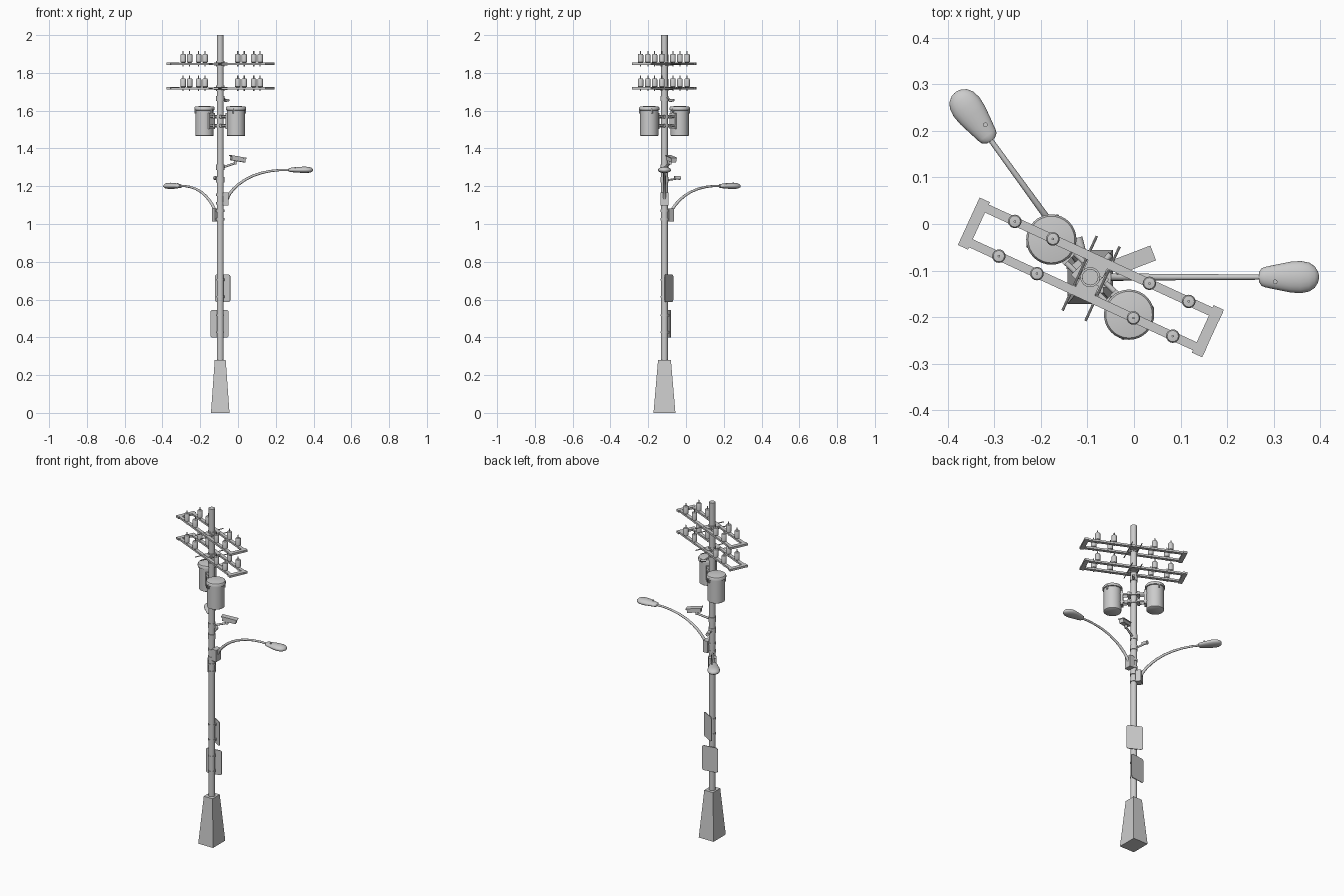
import bpy, bmesh, math
from mathutils import Vector, Matrix

if "Cube" in bpy.data.objects:
    bpy.data.objects.remove(bpy.data.objects["Cube"])

CX, CY = -0.094, -0.114          # pole axis
ARM = math.radians(-24.7)        # crossarm heading


def at(ang, r, s, z):
    """World point at r outward along heading ang, s sideways, height z."""
    return Vector((CX + r * math.cos(ang) - s * math.sin(ang),
                   CY + r * math.sin(ang) + s * math.cos(ang), z))


def finish(name, bm, smooth=False):
    bmesh.ops.recalc_face_normals(bm, faces=bm.faces)
    me = bpy.data.meshes.new(name)
    bm.to_mesh(me)
    bm.free()
    ob = bpy.data.objects.new(name, me)
    bpy.context.collection.objects.link(ob)
    if smooth:
        bpy.ops.object.select_all(action='DESELECT')
        ob.select_set(True)
        bpy.context.view_layer.objects.active = ob
        bpy.ops.object.shade_smooth_by_angle(angle=math.radians(40))
    return ob


def box(name, ang, r, s, z, dims, pitch=0, bevel=0):
    bm = bmesh.new()
    bmesh.ops.create_cube(bm, size=1)
    bmesh.ops.scale(bm, vec=dims, verts=bm.verts)
    if bevel:   # round the corners seen along the thin (radial) axis
        ed = [e for e in bm.edges
              if abs((e.verts[0].co - e.verts[1].co).normalized().x) > 0.9]
        bmesh.ops.bevel(bm, geom=ed, offset=bevel, segments=4, profile=0.5, affect='EDGES')
    m = (Matrix.Translation(at(ang, r, s, z)) @ Matrix.Rotation(ang, 4, 'Z')
         @ Matrix.Rotation(pitch, 4, 'Y'))
    bm.transform(m)
    return finish(name, bm)


def rod(name, a, b, r, r2=None, n=16):
    bm = bmesh.new()
    d = b - a
    bmesh.ops.create_cone(bm, cap_ends=True, segments=n, radius1=r,
                          radius2=r if r2 is None else r2, depth=d.length)
    bm.transform(Matrix.Translation((a + b) / 2) @ d.to_track_quat('Z', 'Y').to_matrix().to_4x4())
    return finish(name, bm, True)


def lathe(name, c, prof, n=24):
    bm = bmesh.new()
    rings = [[bm.verts.new((c.x + r * math.cos(2 * math.pi * i / n),
                            c.y + r * math.sin(2 * math.pi * i / n), c.z + z))
              for i in range(n)] for r, z in prof]
    skin(bm, rings)
    return finish(name, bm, True)


def skin(bm, rings):
    n = len(rings[0])
    for a, b in zip(rings, rings[1:]):
        for i in range(n):
            bm.faces.new((a[i], a[(i + 1) % n], b[(i + 1) % n], b[i]))
    bm.faces.new(rings[0])
    bm.faces.new(rings[-1])


def band(name, z, h=0.02, r=0.0215):
    rod(name, at(0, 0, 0, z - h / 2), at(0, 0, 0, z + h / 2), r)


# tapered square base and pole
bm = bmesh.new()
rings = [[bm.verts.new((CX + x * w, CY + y * d, z)) for x, y in ((-1, -1), (1, -1), (1, 1), (-1, 1))]
         for w, d, z in ((0.049, 0.058, 0), (0.029, 0.034, 0.28))]
skin(bm, rings)
finish("base", bm)
rod("pole", at(0, 0, 0, 0.27), at(0, 0, 0, 2.0), 0.0185, 0.0175)

# two crossarm frames with insulators
for z in (1.848, 1.718):
    for s in (-0.041, 0.041):
        box("crossarm", ARM, 0.003, s, z, (0.575, 0.019, 0.011))
        box("arm_block", ARM, 0.003, s * 0.6, z, (0.045, 0.03, 0.016))
        for u in (-0.197, -0.107, 0.121, 0.214):
            c = at(ARM, u, s, z)
            lathe("insulator", c, [(0.009, 0.005), (0.0145, 0.009), (0.0145, 0.047),
                                   (0.012, 0.051), (0.005, 0.052)], 16)
            rod("insulator_pin", c + Vector((0, 0, -0.014)), c + Vector((0, 0, 0.068)), 0.0028, n=8)
    for u in (-0.275, 0.278):
        box("end_bar", ARM, u, 0, z, (0.024, 0.112, 0.012))
    for u in (-0.024, 0.03):
        rod("through_rod", at(ARM, u, -0.09, z), at(ARM, u, 0.086, z), 0.0028, n=8)
    band("crossarm_band", z, 0.03)

# pair of transformers either side of the pole
TR = math.radians(-44)
for ang in (TR, TR + math.pi):
    c = at(ang, 0.116, 0, 0)
    lathe("transformer", c, [(0.044, 1.465), (0.048, 1.468), (0.048, 1.602), (0.054, 1.603),
                             (0.054, 1.615), (0.05, 1.621), (0.02, 1.625)], 32)
    for z in (1.52, 1.568):
        for s in (-0.014, 0.014):
            rod("hanger_rod", at(ang, 0.01, s, z), at(ang, 0.075, s, z), 0.006, n=10)
        box("hanger_plate", ang, 0.026, 0, z, (0.014, 0.05, 0.018))
    box("hanger_bracket", ang, 0.064, 0, 1.545, (0.012, 0.04, 0.085))
    for k in range(3):   # lid clips
        a = ang + math.radians(60 + 120 * k)
        p = c + Vector((0.051 * math.cos(a), 0.051 * math.sin(a), 1.597))
        rod("lid_clip", p - Vector((0, 0, 0.011)), p + Vector((0, 0, 0.014)), 0.005, n=8)
for z in (1.52, 1.568):
    band("transformer_band", z, 0.018)

# street lamps: mounting box, curved arm, teardrop head
PATH = [(0.036, 1.130), (0.048, 1.158), (0.070, 1.185), (0.098, 1.211), (0.13, 1.233),
        (0.17, 1.254), (0.22, 1.271), (0.27, 1.281), (0.32, 1.286), (0.39, 1.285)]
HEAD = [(0.362, 0.010, 0.008), (0.368, 0.019, 0.012), (0.376, 0.022, 0.013),
        (0.40, 0.027, 0.015), (0.43, 0.033, 0.018), (0.452, 0.0345, 0.0185),
        (0.470, 0.031, 0.017), (0.482, 0.023, 0.013), (0.489, 0.012, 0.008), (0.491, 0.004, 0.003)]
for ang, dz in ((0.0, 0.0), (math.radians(126), -0.085)):
    box("lamp_mount", ang, 0.03, 0, 1.133 + dz, (0.03, 0.044, 0.07))
    for z in (1.11, 1.155):
        band("lamp_band", z + dz, 0.012)
    bm = bmesh.new()
    rings = []
    for i, (r, z) in enumerate(PATH):
        p, q = PATH[max(i - 1, 0)], PATH[min(i + 1, len(PATH) - 1)]
        t = math.atan2(q[1] - p[1], q[0] - p[0])
        w = 0.0085 - 0.003 * i / (len(PATH) - 1)
        ring = []
        for k in range(12):
            a = 2 * math.pi * k / 12
            n = w * math.sin(a)
            ring.append(bm.verts.new(at(ang, r - n * math.sin(t), w * math.cos(a),
                                        z + dz + n * math.cos(t))))
        rings.append(ring)
    skin(bm, rings)
    finish("lamp_arm", bm, True)
    bm = bmesh.new()
    rings = []
    for r, w, h in HEAD:
        ring = []
        for k in range(20):
            a = 2 * math.pi * k / 20
            v = math.sin(a) * (h if math.sin(a) > 0 else h * 0.8)
            ring.append(bm.verts.new(at(ang, r, w * math.cos(a), 1.285 + dz + v)))
        rings.append(ring)
    skin(bm, rings)
    finish("lamp_head", bm, True)
    rod("lamp_sensor", at(ang, 0.397, -0.01, 1.295 + dz), at(ang, 0.397, -0.01, 1.303 + dz), 0.005, n=10)

# security camera on an angled bracket
CAM = math.radians(21)
band("camera_band", 1.30, 0.03)
rod("camera_bracket", at(CAM, 0.015, 0, 1.30), at(CAM, 0.085, 0, 1.322), 0.006, n=10)
rod("camera_post", at(CAM, 0.085, 0, 1.316), at(CAM, 0.085, 0, 1.342), 0.008, n=10)
box("camera_body", CAM, 0.1, 0, 1.343, (0.078, 0.028, 0.022), math.radians(9))
box("camera_hood", CAM, 0.1, 0, 1.355, (0.09, 0.034, 0.005), math.radians(9))

# small sensor behind the pole
SEN = math.radians(108)
band("sensor_band", 1.235, 0.03)
rod("sensor_arm", at(SEN, 0.015, 0, 1.232), at(SEN, 0.07, 0, 1.240), 0.005, n=10)
rod("sensor_head", at(SEN, 0.055, 0, 1.246), at(SEN, 0.088, 0, 1.244), 0.009, 0.011, n=14)

# small bracket below the crossarms
BRK = math.radians(48)
band("upper_band", 1.665, 0.025)
rod("upper_bracket", at(BRK, 0.015, 0, 1.672), at(BRK, 0.05, 0, 1.652), 0.005, n=8)
rod("upper_fitting", at(BRK, 0.035, 0, 1.652), at(BRK, 0.066, 0, 1.656), 0.007, n=10)

# two rounded sign plates strapped to the pole
for deg, z, w, h in ((61, 0.66, 0.092, 0.145), (98, 0.472, 0.096, 0.148)):
    ang = math.radians(deg)
    box("sign_plate", ang, 0.026, 0, z, (0.004, w, h), bevel=0.012)
    for dz in (-0.045, 0.045):
        band("sign_band", z + dz, 0.01, 0.0205)
        box("sign_clip", ang, 0.02, 0, z + dz, (0.012, 0.022, 0.012))
